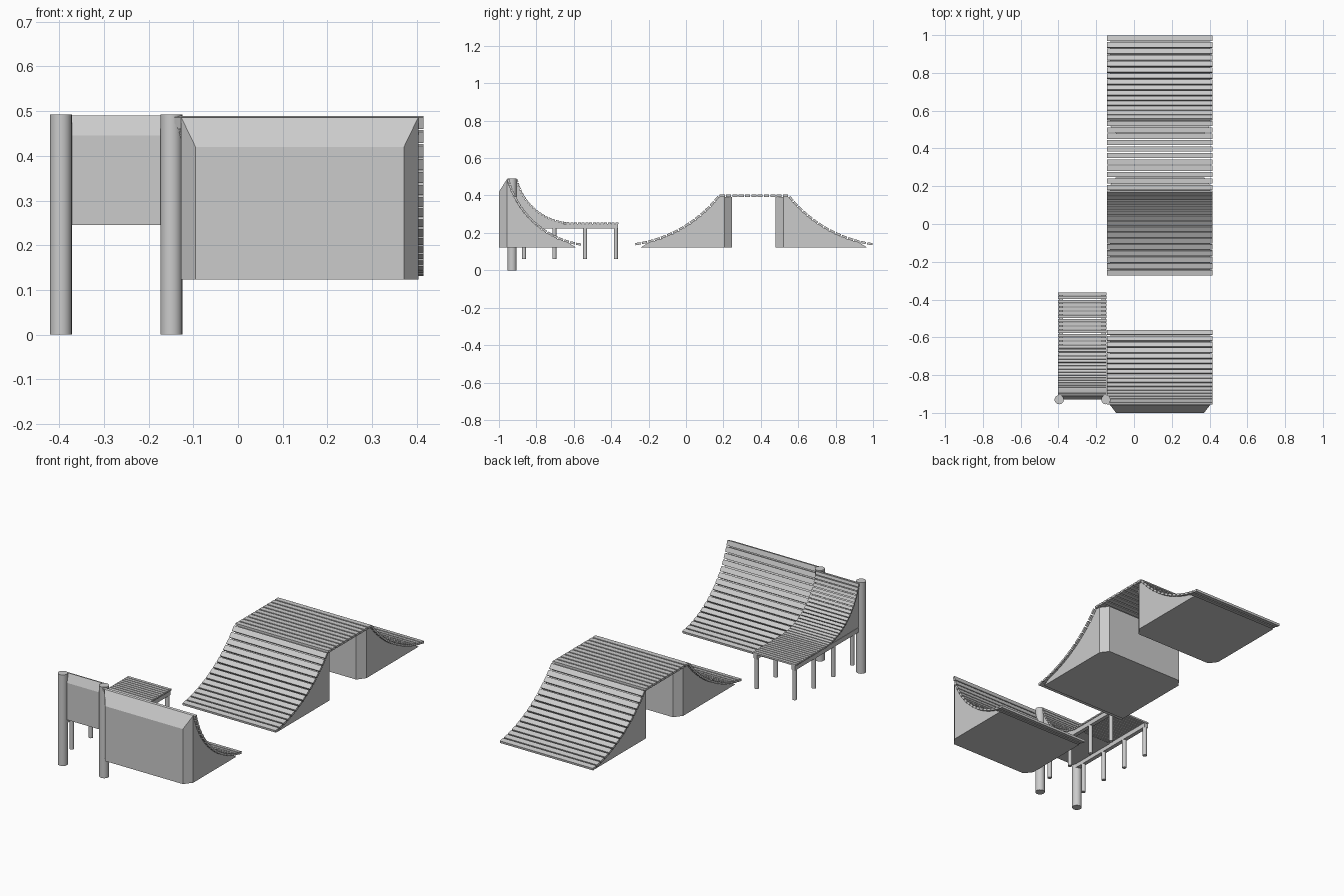
import bpy, bmesh
from math import sin, cos, atan2, hypot, radians
from mathutils import Matrix, Vector

if "Cube" in bpy.data.objects:
    bpy.data.objects.remove(bpy.data.objects["Cube"])


def finish(name, bm):
    bmesh.ops.recalc_face_normals(bm, faces=bm.faces)
    me = bpy.data.meshes.new(name)
    bm.to_mesh(me)
    bm.free()
    ob = bpy.data.objects.new(name, me)
    bpy.context.collection.objects.link(ob)
    return ob


def arc(foot, top, a0, n):
    """Circular transition in (y, z): slope a0 at the foot, steepening to the top."""
    dy, dz = abs(top[0] - foot[0]), top[1] - foot[1]
    s = 1 if top[0] > foot[0] else -1
    a0 = radians(a0)
    phi = atan2(dz, dy)
    a1 = 2 * phi - a0
    r = hypot(dy, dz) / (2 * sin(phi - a0))
    out = []
    for i in range(n + 1):
        a = a0 + (a1 - a0) * i / n
        out.append(Vector((foot[0] + s * r * (sin(a) - sin(a0)),
                           foot[1] + r * (cos(a0) - cos(a)))))
    return out


def slats(name, path, x0, x1, fill=0.8, thick=0.012):
    """One board per path segment."""
    bm = bmesh.new()
    for p, q in zip(path, path[1:]):
        d, m = q - p, (p + q) / 2
        mat = (Matrix.Translation(((x0 + x1) / 2, m.x, m.y))
               @ Matrix.Rotation(atan2(d.y, d.x), 4, 'X')
               @ Matrix.Diagonal((x1 - x0, d.length * fill, thick, 1)))
        bmesh.ops.create_cube(bm, size=1, matrix=mat)
    return finish(name, bm)


def ramp_body(name, curve, x0, x1, base, back, inset, drop):
    """Wedge under a curve, with a back block whose corners are cut off."""
    bm = bmesh.new()
    ridge = curve[-1]
    prof = [Vector((curve[0].x, base))] + list(curve) + [Vector((ridge.x, base))] \
        if curve[0].y - base > 1e-4 else list(curve) + [Vector((ridge.x, base))]
    left = [bm.verts.new((x0, p.x, p.y)) for p in prof]
    right = [bm.verts.new((x1, p.x, p.y)) for p in prof]
    bm.faces.new(left)
    bm.faces.new(right)
    n = len(prof)
    for i in range(n):
        if i != n - 2:
            j = (i + 1) % n
            bm.faces.new((left[i], left[j], right[j], right[i]))
    ring = [left[-1], left[-2], right[-2], right[-1]]
    cap = [bm.verts.new(c) for c in ((x0 + inset, back, base),
           (x0 + inset, back, ridge.y - drop), (x1 - inset, back, ridge.y - drop),
           (x1 - inset, back, base))]
    for i in range(4):
        j = (i + 1) % 4
        bm.faces.new((ring[i], ring[j], cap[j], cap[i]))
    bm.faces.new(cap)
    return finish(name, bm)


def box(name, lo, hi):
    bm = bmesh.new()
    lo, hi = Vector(lo), Vector(hi)
    bmesh.ops.create_cube(bm, size=1, matrix=Matrix.Translation((lo + hi) / 2)
                          @ Matrix.Diagonal((*(hi - lo), 1)))
    return finish(name, bm)


def post(name, x, y, z0, z1, r, bevel=0):
    bpy.ops.mesh.primitive_cylinder_add(vertices=24, radius=r, depth=z1 - z0,
                                        location=(x, y, (z0 + z1) / 2))
    ob = bpy.context.object
    ob.name = name
    bpy.ops.object.shade_smooth_by_angle(angle=radians(40))
    return ob


def lower(path, d):
    """Shift a path along its normal, to sit just under the boards."""
    out = []
    for i, p in enumerate(path):
        t = (path[min(i + 1, len(path) - 1)] - path[max(i - 1, 0)]).normalized()
        nrm = Vector((-t.y, t.x))
        if nrm.y < 0:
            nrm = -nrm
        out.append(p - nrm * d)
    return out


X0, X1 = -0.142, 0.415      # boards
B0, B1 = -0.127, 0.403      # bodies
BASE = 0.123

# tall quarter pipe
c = arc((-0.558, 0.137), (-0.952, 0.49), 8, 17)
slats("quarter_pipe_boards", c, X0, X1)
body = [p for p in lower(c, 0.006)][1:]
body[-1] = Vector((-0.958, 0.486))
ramp_body("quarter_pipe_body", [Vector((-0.59, BASE))] + body[1:], B0, B1, BASE, -1.0, 0.032, 0.066)

# funbox: two mirrored ramps and a flat deck
mid = 0.363
for side, name in ((1, "front"), (-1, "rear")):
    f = lambda v: Vector((mid - side * (mid - v.x), v.y))
    c = arc((-0.274, 0.139), (0.175, 0.396), 8, 15)
    slats(f"funbox_{name}_boards", [f(p) for p in c], X0, X1)
    body = [Vector((-0.24, BASE))] + lower(c, 0.006)[2:] + [Vector((0.205, 0.391))]
    ramp_body(f"funbox_{name}_body", [f(p) for p in body], B0, B1, BASE,
              mid - side * (mid - 0.247), 0.032, 0.0)
deck = [Vector((0.177 + 0.372 * i / 11, 0.398)) for i in range(12)]
slats("funbox_deck_boards", deck, X0, X1)

# narrow quarter pipe with raised platform
N0, N1 = -0.402, -0.145
c = arc((-0.62, 0.252), (-0.905, 0.488), 2, 20)
slats("platform_ramp_boards", c, N0, N1, 0.8, 0.009)
flat = [Vector((-0.36 - 0.26 * i / 13, 0.252)) for i in range(14)]
slats("platform_boards", flat, N0, N1, 0.8, 0.009)
body = lower(c, 0.004)
body[-1] = Vector((-0.91, 0.49))
ramp_body("platform_ramp_body", [Vector((-0.64, 0.245))] + body[3:], -0.396, -0.151, 0.245, -0.93, 0.02, 0.045)
for x, side in ((-0.387, "left"), (-0.160, "right")):
    box(f"platform_rail_{side}", (x - 0.011, -0.92, 0.223), (x + 0.011, -0.364, 0.248))
    for i, y in enumerate((-0.866, -0.704, -0.539, -0.375)):
        post(f"platform_leg_{side}_{i + 1}", x, y, 0.06, 0.235, 0.011)
for x, side in ((-0.396, "left"), (-0.149, "right")):
    post(f"tall_post_{side}", x, -0.93, 0, 0.492, 0.0245)
